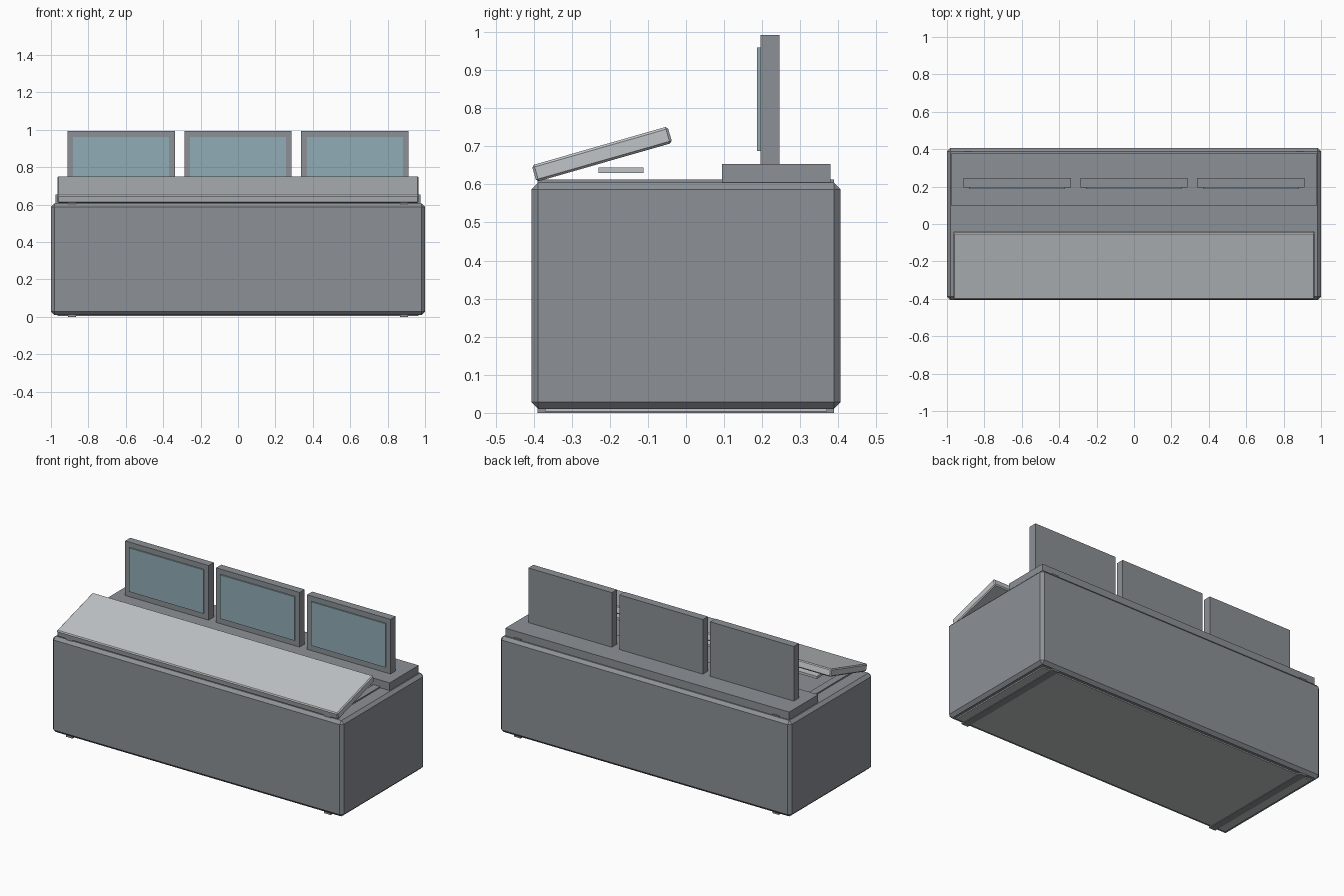
import bpy
import math

cube = bpy.data.objects.get("Cube")
if cube:
    bpy.data.objects.remove(cube, do_unlink=True)


def material(name, color):
    mat = bpy.data.materials.new(name)
    mat.use_nodes = True
    rgba = (*color, 1)
    mat.diffuse_color = rgba
    mat.node_tree.nodes["Principled BSDF"].inputs["Base Color"].default_value = rgba
    return mat


mid_grey = material("mid_grey", (0.265, 0.283, 0.305))
light_grey = material("light_grey", (0.53, 0.555, 0.57))
screen_blue = material("screen_blue", (0.285, 0.415, 0.47))


def box(name, mat, x, y, z, bevel=0, tilt=0):
    """Box spanning three (low, high) ranges, optionally chamfered and tilted about x."""
    spans = (x, y, z)
    bpy.ops.mesh.primitive_cube_add(size=1, location=[(a + b) / 2 for a, b in spans])
    obj = bpy.context.object
    obj.name = name
    obj.scale = [b - a for a, b in spans]
    bpy.ops.object.transform_apply(location=False, rotation=False, scale=True)
    obj.rotation_euler.x = math.radians(tilt)
    obj.data.materials.append(mat)
    if bevel:
        mod = obj.modifiers.new("chamfer", "BEVEL")
        mod.width = bevel
        mod.segments = 1
    return obj


# Cabinet body with a light floor plate
box("cabinet", mid_grey, (-1, 1), (-0.406, 0.406), (0.01, 0.605), bevel=0.018)
box("floor_plate", light_grey, (-0.965, 0.965), (-0.37, 0.37), (0.003, 0.03))

# Side frames showing as strips above and below the cabinet
for side, sx in (("left", 1), ("right", -1)):
    box(side + "_frame", mid_grey, sorted((sx * 0.865, sx * 0.91)),
        (-0.39, 0.388), (0, 0.613))

# Raised rear shelf
box("rear_shelf", mid_grey, (-0.975, 0.975), (0.095, 0.38), (0.6, 0.653))

# Sloping control desk and the tray beneath it
box("sloping_desk", light_grey, (-0.965, 0.965), (-0.406, -0.035),
    (0.657, 0.702), bevel=0.006, tilt=16)
box("under_tray", light_grey, (-0.82, 0.82), (-0.23, -0.112), (0.63, 0.645))

# Three monitors with raised screens
for label, cx in (("right", -0.625), ("middle", 0), ("left", 0.625)):
    box(label + "_monitor", mid_grey, (cx - 0.287, cx + 0.287),
        (0.195, 0.245), (0.645, 0.992))
    box(label + "_screen", screen_blue, (cx - 0.256, cx + 0.256),
        (0.187, 0.1955), (0.688, 0.96))
